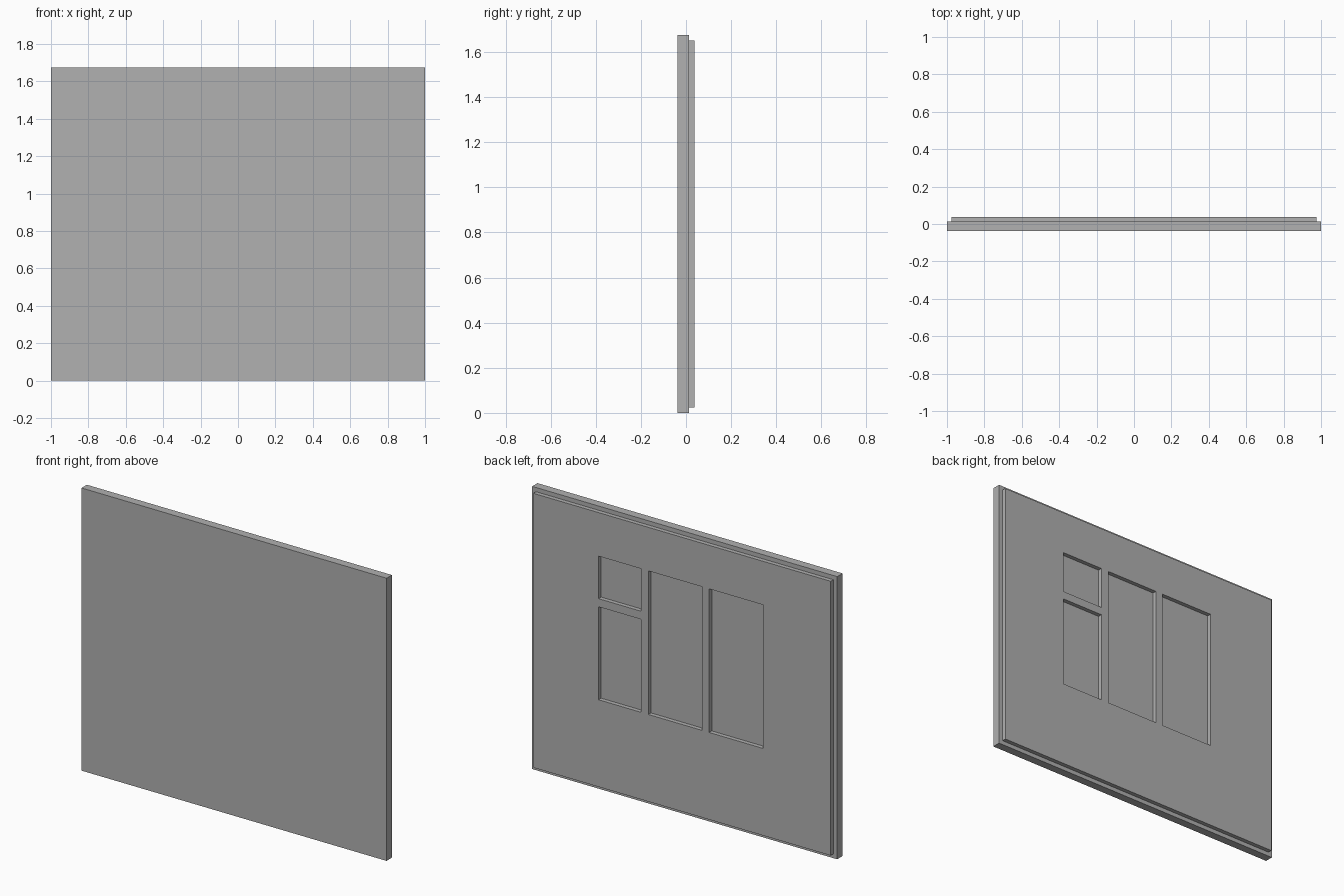
import bpy

cube = bpy.data.objects.get("Cube")
if cube:
    bpy.data.objects.remove(cube, do_unlink=True)

WIDTH, HEIGHT = 2.0, 1.675
BACK, STEP, FRONT = 0.0375, 0.0125, -0.0375
MARGIN = 0.025

grey = bpy.data.materials.new("plain_grey")
grey.use_nodes = True
colour = (0.44, 0.44, 0.44, 1)
grey.diffuse_color = colour
grey.node_tree.nodes["Principled BSDF"].inputs["Base Color"].default_value = colour


def box(name, x0, x1, y0, y1, z0, z1):
    """Box between two corners, with its scale applied."""
    bpy.ops.mesh.primitive_cube_add(
        size=1, location=((x0 + x1) / 2, (y0 + y1) / 2, (z0 + z1) / 2))
    ob = bpy.context.object
    ob.name = name
    ob.scale = (x1 - x0, y1 - y0, z1 - z0)
    bpy.ops.object.transform_apply(location=False, rotation=False, scale=True)
    ob.data.materials.append(grey)
    return ob


# Plain front slab
half = WIDTH / 2
box("front_slab", -half, half, FRONT, STEP, 0, HEIGHT)

# Smaller raised panel on the back
panel = box("back_panel", -half + MARGIN, half - MARGIN, STEP, BACK,
            MARGIN, HEIGHT - MARGIN)

# Four rectangular openings down to the slab: x range, z range
openings = {
    "upper_small": (0.27, 0.547, 1.14, 1.392),
    "lower_small": (0.27, 0.547, 0.541, 1.092),
    "middle_tall": (-0.13, 0.22, 0.541, 1.392),
    "end_tall": (-0.53, -0.178, 0.541, 1.392),
}
for name, (x0, x1, z0, z1) in openings.items():
    cutter = box(name + "_cutter", x0, x1, STEP - 0.02, BACK + 0.02, z0, z1)
    cutter.hide_render = True
    bpy.context.view_layer.objects.active = panel
    cut = panel.modifiers.new(name, 'BOOLEAN')
    cut.operation = 'DIFFERENCE'
    cut.solver = 'EXACT'
    cut.object = cutter
    bpy.ops.object.modifier_apply(modifier=cut.name)
    bpy.data.objects.remove(cutter, do_unlink=True)
